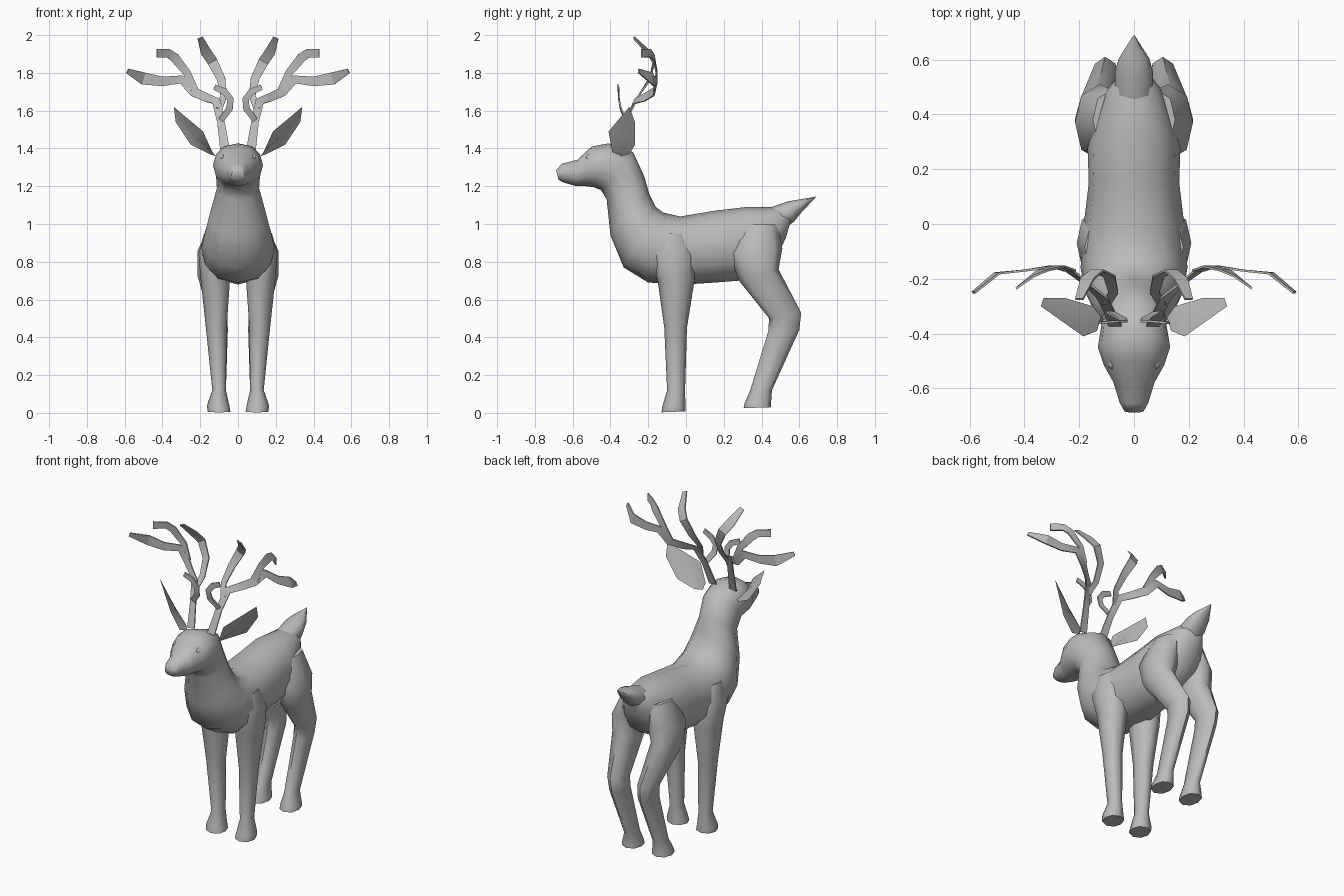
import bpy, bmesh, math
from mathutils import Vector

coat = bpy.data.materials.new("grey coat")
coat.diffuse_color = (0.5, 0.5, 0.5, 1)


def finish(bm, name, angle=60):
    bmesh.ops.recalc_face_normals(bm, faces=bm.faces)
    me = bpy.data.meshes.new(name)
    bm.to_mesh(me)
    bm.free()
    me.materials.append(coat)
    ob = bpy.data.objects.new(name, me)
    bpy.context.collection.objects.link(ob)
    bpy.ops.object.select_all(action='DESELECT')
    bpy.context.view_layer.objects.active = ob
    ob.select_set(True)
    if angle:
        bpy.ops.object.shade_smooth_by_angle(angle=math.radians(angle))
    return ob


def bridge(bm, rings):
    """Skin a list of point rings and cap both ends."""
    vs = [[bm.verts.new(p) for p in r] for r in rings]
    n = len(vs[0])
    for a, b in zip(vs, vs[1:]):
        for i in range(n):
            bm.faces.new((a[i], a[(i + 1) % n], b[(i + 1) % n], b[i]))
    bm.faces.new(vs[0])
    bm.faces.new(vs[-1])


def loft(name, stations, side=1, n=10, power=0.85):
    """Station: first point (y, z), opposite point (y, z), centre x, half width."""
    rings = []
    for ya, za, yb, zb, xc, w in stations:
        a, b = Vector((0, ya, za)), Vector((0, yb, zb))
        ring = []
        for i in range(n):
            t = 2 * math.pi * i / n
            c, s = math.cos(t), math.sin(t)
            s = math.copysign(abs(s) ** power, s)
            p = (a + b) / 2 + (a - b) / 2 * c
            p.x = side * (xc + w * s)
            ring.append(p)
        rings.append(ring)
    bm = bmesh.new()
    bridge(bm, rings)
    return finish(bm, name)


def ribbon(name, path, widths, side):
    """Thin flat strip facing forward along a path."""
    pts = [Vector((side * x, y, z)) for x, y, z in path]
    rings = []
    for i, p in enumerate(pts):
        t = pts[min(i + 1, len(pts) - 1)] - pts[max(i - 1, 0)]
        d = t.cross(Vector((0, 1, 0))).normalized() * widths[i] / 2
        nrm = d.cross(t).normalized() * 0.004
        rings.append([p + d + nrm, p - d + nrm, p - d - nrm, p + d - nrm])
    bm = bmesh.new()
    bridge(bm, rings)
    return finish(bm, name, 30)


# body, neck and head in one skin, from rump to nose
loft("body", [
    (.57, 1.07, .53, .93, 0, .05), (.49, 1.09, .47, .80, 0, .11),
    (.32, 1.09, .28, .70, 0, .17), (.15, 1.07, .15, .69, 0, .165),
    (-.03, 1.04, .0, .68, 0, .185), (-.12, 1.06, -.2, .69, 0, .195),
    (-.16, 1.09, -.33, .77, 0, .18), (-.195, 1.16, -.40, .94, 0, .15),
    (-.22, 1.25, -.42, 1.13, 0, .112), (-.28, 1.38, -.45, 1.18, 0, .118),
    (-.41, 1.427, -.49, 1.195, 0, .132), (-.50, 1.41, -.53, 1.2, 0, .11),
    (-.575, 1.34, -.58, 1.2, 0, .075), (-.655, 1.32, -.65, 1.22, 0, .052),
    (-.688, 1.285, -.675, 1.235, 0, .036)], n=12)

# tail, pointed and raised
loft("tail", [
    (.44, 1.085, .48, .95, 0, .07), (.54, 1.12, .57, 1.01, 0, .07),
    (.60, 1.13, .61, 1.06, 0, .055), (.688, 1.145, .686, 1.14, 0, .003)], n=8)

for side, tag in ((1, "left"), (-1, "right")):
    loft(tag + "_front_leg", [
        (-.17, .95, .0, .95, .12, .06), (-.19, .84, .05, .84, .135, .074),
        (-.15, .70, .045, .70, .12, .077), (-.115, .45, .005, .45, .115, .055),
        (-.10, .12, -.005, .12, .10, .036), (-.125, .035, -.003, .035, .105, .06),
        (-.13, .003, -.003, .008, .10, .06)], side, 8)
    loft(tag + "_hind_leg", [
        (.27, 1.0, .49, 1.0, .08, .07), (.23, .84, .51, .87, .125, .09),
        (.28, .70, .49, .76, .135, .08), (.44, .50, .61, .53, .105, .05),
        (.435, .43, .60, .44, .10, .046), (.34, .12, .455, .12, .10, .036),
        (.31, .05, .45, .05, .105, .056), (.305, .025, .45, .03, .105, .058)], side, 8)

    # leaf-shaped ear: cupped front and rounded back
    rim = [(.12, -.34, 1.36), (.135, -.39, 1.38), (.185, -.41, 1.49), (.34, -.30, 1.62),
           (.33, -.27, 1.54), (.25, -.27, 1.42), (.15, -.30, 1.37)]
    bm = bmesh.new()
    vs = [bm.verts.new((side * x, y, z)) for x, y, z in rim]
    for mid in ((.225, -.315, 1.475), (.235, -.30, 1.47)):
        m = bm.verts.new((side * mid[0], mid[1], mid[2]))
        for i in range(len(vs)):
            bm.faces.new((vs[i], vs[(i + 1) % len(vs)], m))
    finish(bm, tag + "_ear", 50)

    # antler: main beam and three tines
    ribbon(tag + "_antler_beam", [
        (.07, -.37, 1.40), (.09, -.32, 1.54), (.115, -.27, 1.65), (.17, -.22, 1.67),
        (.235, -.17, 1.70), (.30, -.155, 1.765), (.40, -.17, 1.755), (.50, -.18, 1.77),
        (.585, -.25, 1.81)], [.05, .04, .045, .045, .05, .045, .05, .065, .025], side)
    ribbon(tag + "_antler_upper_tine", [
        (.235, -.17, 1.71), (.27, -.155, 1.80), (.335, -.17, 1.88), (.37, -.19, 1.905),
        (.43, -.235, 1.905)], [.05, .04, .05, .045, .045], side)
    ribbon(tag + "_antler_tall_tine", [
        (.10, -.29, 1.61), (.075, -.25, 1.68), (.09, -.19, 1.77), (.135, -.17, 1.86),
        (.17, -.20, 1.91), (.20, -.275, 1.985)], [.035, .035, .045, .055, .055, .03], side)
    ribbon(tag + "_antler_brow_tine", [
        (.09, -.32, 1.55), (.045, -.345, 1.61), (.04, -.355, 1.66), (.07, -.355, 1.70),
        (.125, -.36, 1.725)], [.03, .035, .035, .035, .03], side)

    # small closed-eye bump
    bm = bmesh.new()
    bmesh.ops.create_uvsphere(bm, u_segments=8, v_segments=6, radius=.025)
    for v in bm.verts:
        v.co = Vector((v.co.x * .6 + side * .082, v.co.y - .505, v.co.z * .8 + 1.35))
    finish(bm, tag + "_eye")
